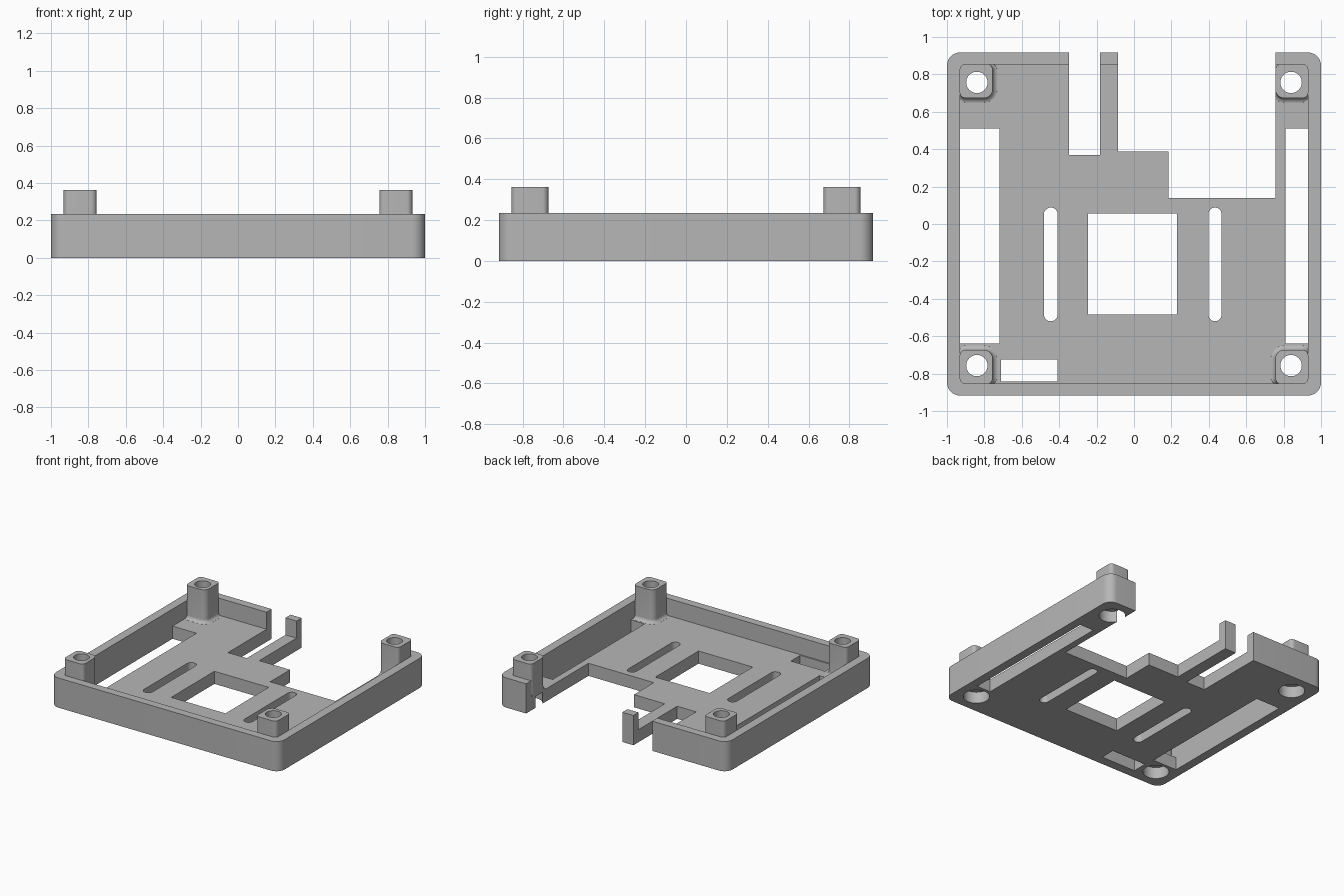
import bpy, bmesh, math

if "Cube" in bpy.data.objects:
    bpy.data.objects.remove(bpy.data.objects["Cube"])

HX, HY = 1.0, 0.917          # outer half sizes
WALL_Z, FLOOR_Z, POST_Z = 0.235, 0.10, 0.362
IX, IY = 0.93, 0.853         # inner wall faces

grey = bpy.data.materials.new("grey plastic")
grey.diffuse_color = (0.47, 0.47, 0.47, 1)
grey.use_nodes = True
grey.node_tree.nodes["Principled BSDF"].inputs["Base Color"].default_value = grey.diffuse_color


def rounded(x0, x1, y0, y1, radii, n=8):
    """Rectangle outline; radii in order (x1,y1), (x0,y1), (x0,y0), (x1,y0)."""
    pts = []
    corners = [(x1, y1, -1, -1), (x0, y1, 1, -1), (x0, y0, 1, 1), (x1, y0, -1, 1)]
    for k, ((cx, cy, sx, sy), r) in enumerate(zip(corners, radii)):
        if r == 0:
            pts.append((cx, cy))
            continue
        for i in range(n + 1):
            a = math.pi / 2 * (k + i / n)
            pts.append((cx + sx * r + r * math.cos(a), cy + sy * r + r * math.sin(a)))
    return pts


def loft(name, layers):
    """Closed solid from (z, outline) layers with equal point counts."""
    bm = bmesh.new()
    rings = [[bm.verts.new((x, y, z)) for x, y in pts] for z, pts in layers]
    bm.faces.new(rings[0])
    bm.faces.new(rings[-1])
    for a, b in zip(rings, rings[1:]):
        for i in range(len(a)):
            j = (i + 1) % len(a)
            bm.faces.new((a[i], a[j], b[j], b[i]))
    bmesh.ops.recalc_face_normals(bm, faces=bm.faces)
    me = bpy.data.meshes.new(name)
    bm.to_mesh(me)
    bm.free()
    me.materials.append(grey)
    ob = bpy.data.objects.new(name, me)
    bpy.context.collection.objects.link(ob)
    return ob


def prism(name, pts, z0, z1):
    return loft(name, [(z0, pts), (z1, pts)])


def combine(target, tool, op):
    tool.hide_render = True
    mod = target.modifiers.new("bool", 'BOOLEAN')
    mod.operation, mod.solver, mod.object = op, 'EXACT', tool
    bpy.context.view_layer.objects.active = target
    bpy.ops.object.modifier_apply(modifier=mod.name)
    bpy.data.objects.remove(tool, do_unlink=True)


def cut(pts, z0=-0.1, z1=0.6):
    combine(tray, prism("cutter", pts, z0, z1), 'DIFFERENCE')


def box(x0, x1, y0, y1, r=0):
    return rounded(x0, x1, y0, y1, [r] * 4)


def circle(cx, cy, r, n=40):
    return [(cx + r * math.cos(2 * math.pi * i / n), cy + r * math.sin(2 * math.pi * i / n))
            for i in range(n)]


# Tray with rounded corners, hollowed above the floor
tray = prism("case_tray", box(-HX, HX, -HY, HY, 0.07), 0, WALL_Z)
c = 0.05
cut([(IX - c, -IY), (IX, -IY + c), (IX, IY - c), (IX - c, IY),
     (-IX + c, IY), (-IX, IY - c), (-IX, -IY + c), (-IX + c, -IY)], FLOOR_Z)

# Corner posts, flared where their inner sides meet the floor
R = 0.03
SIGNS = [(sx, sy) for sx in (-1, 1) for sy in (-1, 1)]
for sx, sy in SIGNS:
    flare = [(0.05, R)]
    for i in range(1, 8):
        a = math.pi / 2 * i / 7
        flare.append((FLOOR_Z + R * (1 - math.cos(a)), R * (1 - math.sin(a))))
    flare.append((POST_Z, 0))
    layers = []
    for z, off in flare:
        pts = rounded(0.756 - off, 0.932, 0.674 - off, 0.855,
                      [0.03, 0.03, 0.045 + off, 0.03])
        layers.append((z, [(sx * x, sy * y) for x, y in pts]))
    combine(tray, loft("post", layers), 'UNION')

# Screw holes with counterbores underneath
for sx, sy in SIGNS:
    cut(circle(sx * 0.84, sy * 0.757, 0.057))
    cut(circle(sx * 0.84, sy * 0.757, 0.094), -0.1, 0.09)

# Floor openings: side slots, square window, front slot, two rounded vents
cut(box(-IX, -0.72, -0.64, 0.51), -0.1, 0.15)
cut(box(0.81, IX, -0.64, 0.51), -0.1, 0.15)
cut(box(-0.245, 0.23, -0.485, 0.055))
cut(box(-0.71, -0.41, -0.842, -0.725))
cut(box(-0.482, -0.408, -0.52, 0.088, 0.0369))
cut(box(0.398, 0.468, -0.52, 0.088, 0.0349))

# Connector notches through the back wall
cut(box(-0.347, -0.182, 0.37, 1.2))
cut([(-0.085, 0.387), (0.185, 0.387), (0.185, 0.138), (0.757, 0.138), (0.757, 1.2), (-0.085, 1.2)])

bpy.ops.object.select_all(action='DESELECT')
tray.select_set(True)
bpy.context.view_layer.objects.active = tray
bpy.ops.object.shade_smooth_by_angle(angle=math.radians(30))
